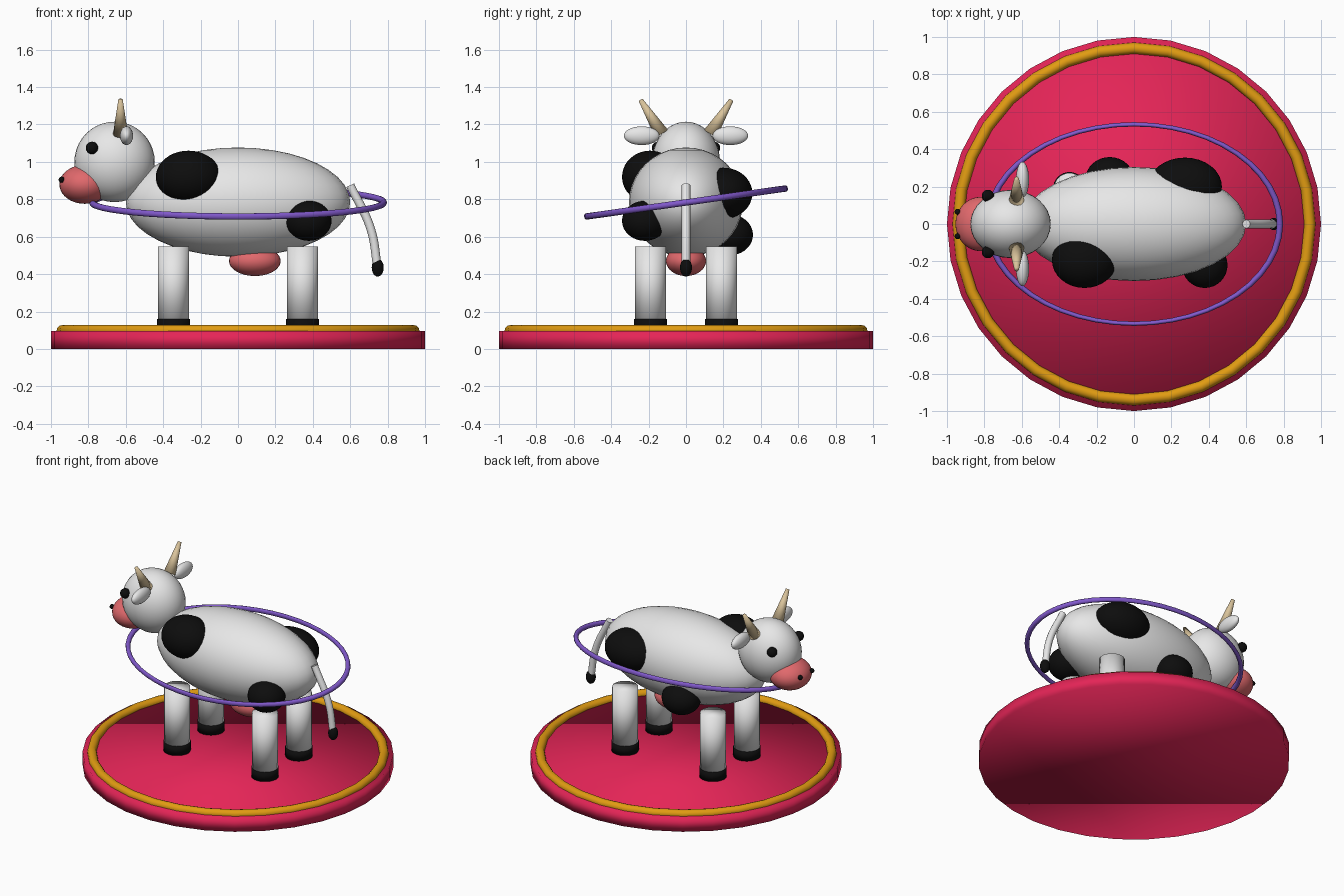
import bpy
from math import radians
from mathutils import Vector

cube = bpy.data.objects.get("Cube")
if cube:
    bpy.data.objects.remove(cube, do_unlink=True)


def material(name, r, g, b):
    mat = bpy.data.materials.new(name)
    mat.use_nodes = True
    mat.diffuse_color = (r, g, b, 1)
    mat.node_tree.nodes["Principled BSDF"].inputs["Base Color"].default_value = (r, g, b, 1)
    return mat


white = material("white_hide", 0.8, 0.8, 0.8)
black = material("black", 0.004, 0.004, 0.004)
pink = material("pink_skin", 0.75, 0.14, 0.15)
horn_tan = material("horn_tan", 0.7, 0.55, 0.33)
crimson = material("crimson", 0.78, 0.018, 0.095)
gold = material("gold", 0.75, 0.33, 0.006)
purple = material("purple", 0.22, 0.1, 0.6)


def finish(name, mat):
    obj = bpy.context.object
    obj.name = name
    obj.data.materials.append(mat)
    bpy.ops.object.shade_smooth()
    return obj


def ellipsoid(name, centre, radii, mat):
    bpy.ops.mesh.primitive_uv_sphere_add(segments=32, ring_count=20, location=centre)
    bpy.context.object.scale = radii
    return finish(name, mat)


def rod(name, start, end, r_start, r_end, mat, sides=32):
    """Straight cylinder or tapered cone between two points."""
    start, end = Vector(start), Vector(end)
    axis = end - start
    bpy.ops.mesh.primitive_cone_add(vertices=sides, radius1=r_start, radius2=r_end,
                                    depth=axis.length, location=(start + end) / 2)
    bpy.context.object.rotation_euler = axis.to_track_quat('Z', 'Y').to_euler()
    return finish(name, mat)


def torus(name, z, major, minor, segments, mat):
    bpy.ops.mesh.primitive_torus_add(major_radius=major, minor_radius=minor,
                                     major_segments=segments, minor_segments=12,
                                     location=(0, 0, z))
    return finish(name, mat)


# Round pedestal with gold trim
rod("pedestal", (0, 0, 0), (0, 0, 0.095), 1, 1, crimson)
torus("pedestal_trim", 0.098, 0.94, 0.03, 32, gold)

# Tilted oval hoop around the body
hoop = torus("hoop", 0.783, 0.78, 0.017, 48, purple)
hoop.scale.y = 0.69
hoop.rotation_euler.x = radians(8)

# Body, udder, head and muzzle
ellipsoid("body", (0, 0, 0.785), (0.6, 0.305, 0.292), white)
ellipsoid("udder", (0.09, 0, 0.47), (0.138, 0.107, 0.08), pink)
ellipsoid("head", (-0.66, 0, 1.0), (0.215, 0.182, 0.215), white)
ellipsoid("muzzle", (-0.82, 0, 0.88), (0.135, 0.145, 0.104), pink)

# Mirrored features of the head, and the legs on each side
for side, label in ((-1, "right"), (1, "left")):
    ellipsoid(f"eye_{label}", (-0.781, side * 0.15, 1.075), (0.033,) * 3, black)
    ellipsoid(f"nostril_{label}", (-0.943, side * 0.065, 0.905), (0.016,) * 3, black)
    ellipsoid(f"ear_{label}", (-0.596, side * 0.237, 1.14), (0.035, 0.095, 0.05), white)
    rod(f"horn_{label}", (-0.628, side * 0.13, 1.15), (-0.628, side * 0.243, 1.332),
        0.04, 0.012, horn_tan)
    for x, place in ((-0.345, "front"), (0.345, "hind")):
        y = side * 0.19
        rod(f"{place}_leg_{label}", (x, y, 0.13), (x, y, 0.547), 0.083, 0.083, white)
        rod(f"{place}_hoof_{label}", (x, y, 0.095), (x, y, 0.16), 0.088, 0.088, black)

# Raised hide patches
ellipsoid("patch_right_shoulder", (-0.265, -0.192, 0.92), (0.174, 0.15, 0.14), black)
ellipsoid("patch_right_flank", (0.378, -0.22, 0.685), (0.122, 0.122, 0.107), black)
ellipsoid("patch_left_flank", (0.272, 0.2, 0.832), (0.198, 0.155, 0.137), black)
ellipsoid("patch_left_belly", (-0.13, 0.238, 0.61), (0.13, 0.12, 0.108), black)

# Curved tail with a dark tuft
curve = bpy.data.curves.new("tail", 'CURVE')
curve.dimensions = '3D'
curve.bevel_depth = 0.023
curve.bevel_resolution = 4
curve.use_fill_caps = True
spline = curve.splines.new('BEZIER')
path = ((0.6, 0.875), (0.71, 0.64), (0.747, 0.43))
spline.bezier_points.add(len(path) - 1)
for point, (x, z) in zip(spline.bezier_points, path):
    point.co = (x, 0, z)
    point.handle_left_type = point.handle_right_type = 'AUTO'
curve.materials.append(white)
bpy.context.collection.objects.link(bpy.data.objects.new("tail", curve))
ellipsoid("tail_tuft", (0.747, 0, 0.435), (0.032, 0.032, 0.048), black)
